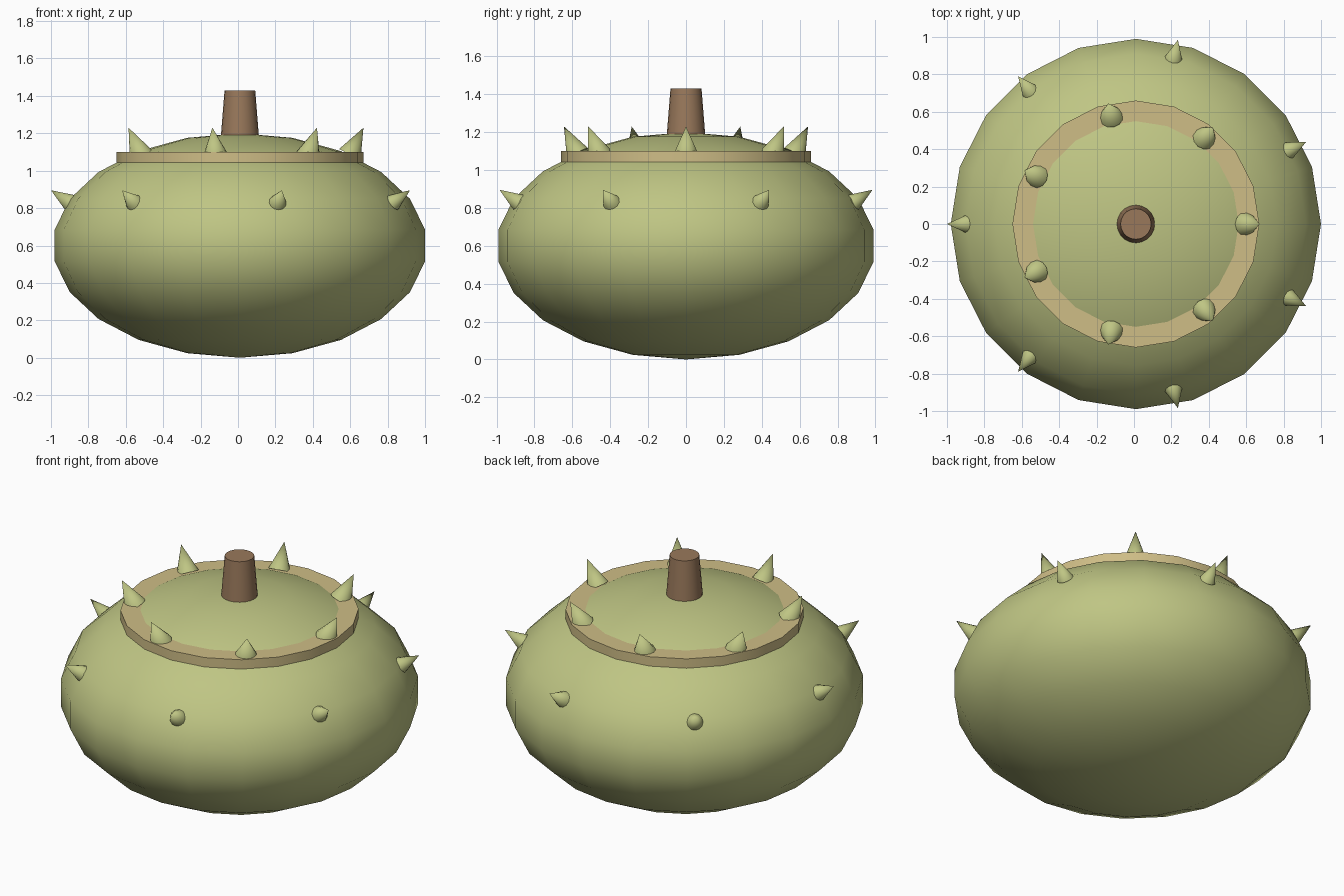
import bpy
from math import cos, sin, pi, radians
from mathutils import Vector

cube = bpy.data.objects.get("Cube")
if cube:
    bpy.data.objects.remove(cube, do_unlink=True)

CX = 0.01  # axis of the gourd


def material(name, rgb):
    m = bpy.data.materials.new(name)
    m.use_nodes = True
    m.diffuse_color = (*rgb, 1)
    m.node_tree.nodes["Principled BSDF"].inputs["Base Color"].default_value = (*rgb, 1)
    return m


olive = material("olive green", (0.52, 0.56, 0.23))
straw = material("straw", (0.62, 0.51, 0.24))
bark = material("bark brown", (0.32, 0.19, 0.105))


def finish(name, mat, angle=40):
    ob = bpy.context.object
    ob.name = name
    ob.data.materials.append(mat)
    bpy.ops.object.shade_smooth_by_angle(angle=radians(angle))
    return ob


def cone(name, mat, base, axis, length, r1, r2=0.0, sides=20, angle=40):
    """Cone or frustum standing on base and pointing along axis."""
    axis = Vector(axis).normalized()
    bpy.ops.mesh.primitive_cone_add(
        vertices=sides, radius1=r1, radius2=r2, depth=length,
        location=Vector(base) + axis * length / 2,
        rotation=axis.to_track_quat("Z", "Y").to_euler())
    return finish(name, mat, angle)


def spike_ring(name, start, radius, z, elevation, length, width, count=7):
    e = radians(elevation)
    for i in range(count):
        a = start + 2 * pi * i / count
        cone(f"{name}_{i + 1}", olive,
             (CX + radius * cos(a), radius * sin(a), z),
             (cos(e) * cos(a), cos(e) * sin(a), sin(e)),
             length, width, sides=12, angle=50)


# Squashed round body
bpy.ops.mesh.primitive_uv_sphere_add(segments=20, ring_count=11, radius=1,
                                     location=(CX, 0, 0.6))
bpy.context.object.scale.z = 0.6
bpy.ops.object.transform_apply(location=False, rotation=False, scale=True)
finish("body", olive)

# Flat collar that the crown of the body rises through
cone("collar", straw, (CX, 0, 1.04), (0, 0, 1), 0.06, 0.66, 0.66)

# Tapered stem
cone("stem", bark, (CX, 0, 1.18), (0, 0, 1), 0.25, 0.102, 0.082)

# Seven spikes on the collar and seven on the shoulder between them
spike_ring("collar_spike", 0, 0.588, 1.087, 63, 0.16, 0.064)
spike_ring("shoulder_spike", pi / 7, 0.909, 0.83, 33, 0.12, 0.047)
